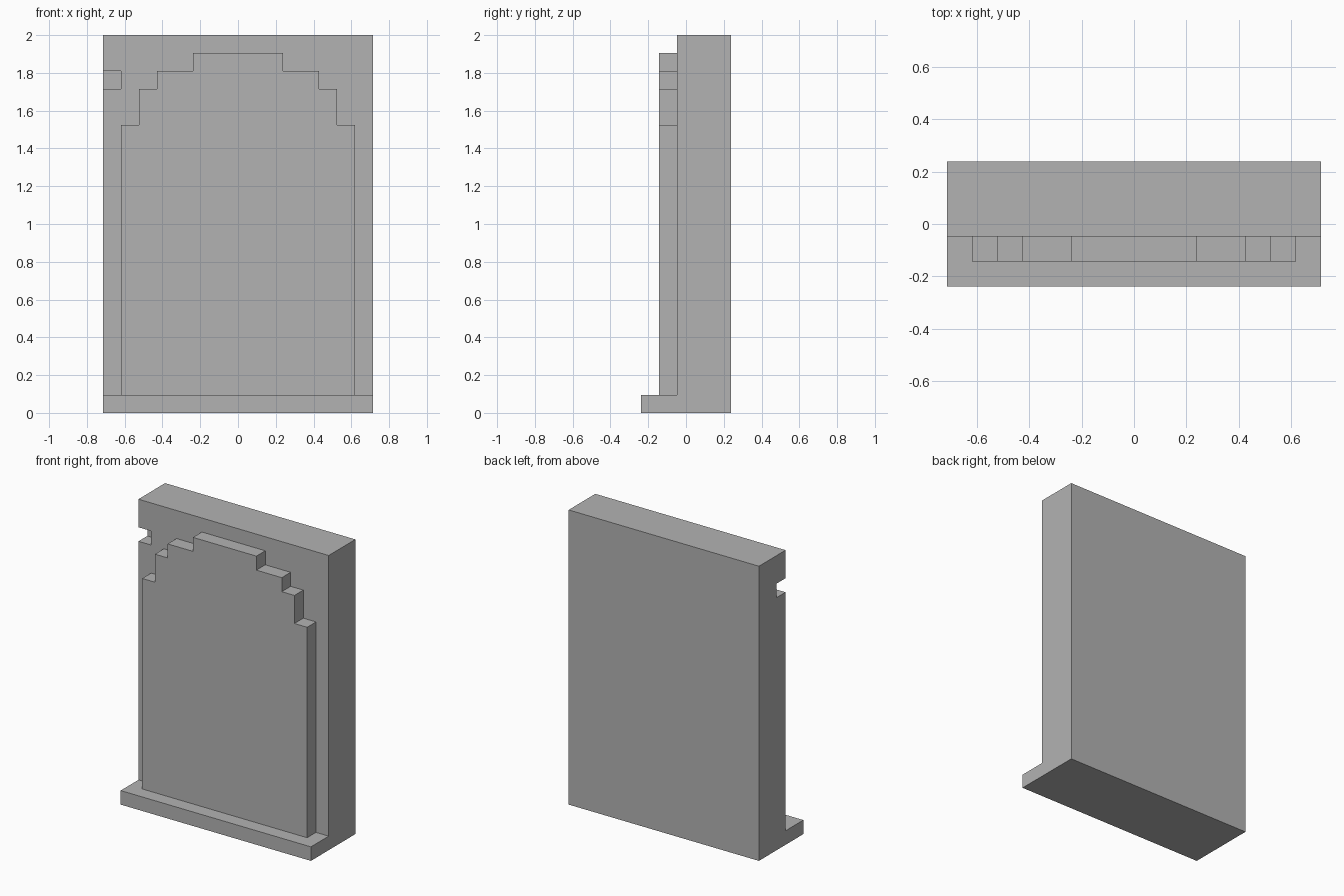
import bpy
import bmesh
from mathutils import Vector

U = 2 / 21  # one grid step of the model

if "Cube" in bpy.data.objects:
    bpy.data.objects.remove(bpy.data.objects["Cube"], do_unlink=True)

stone = bpy.data.materials.new("stone_grey")
stone.use_nodes = True
grey = (0.45, 0.45, 0.45, 1)
stone.diffuse_color = grey
stone.node_tree.nodes["Principled BSDF"].inputs["Base Color"].default_value = grey


def prism(name, outline, depth):
    """Extrude a closed outline (in grid steps) along the depth vector."""
    bm = bmesh.new()
    face = bm.faces.new([bm.verts.new(Vector(p) * U) for p in outline])
    ext = bmesh.ops.extrude_face_region(bm, geom=[face])
    moved = [v for v in ext["geom"] if isinstance(v, bmesh.types.BMVert)]
    bmesh.ops.translate(bm, verts=moved, vec=Vector(depth) * U)
    bmesh.ops.recalc_face_normals(bm, faces=bm.faces)
    mesh = bpy.data.meshes.new(name)
    bm.to_mesh(mesh)
    bm.free()
    mesh.materials.append(stone)
    obj = bpy.data.objects.new(name, mesh)
    bpy.context.collection.objects.link(obj)
    return obj


# Upright slab with its projecting foot, as one L-shaped side profile
side = [(-2.5, 0), (2.5, 0), (2.5, 21), (-0.5, 21), (-0.5, 1), (-2.5, 1)]
slab = prism("slab_and_foot", [(-7.5, y, z) for y, z in side], (15, 0, 0))

# Small notch chipped out of the front right edge
cutter = prism("notch_cutter", [(x, -1, z) for x, z in
               [(-8, 18), (-6.5, 18), (-6.5, 19), (-8, 19)]], (0, 1.5, 0))
cutter.hide_render = True
cut = slab.modifiers.new("notch", "BOOLEAN")
cut.operation = "DIFFERENCE"
cut.solver = "EXACT"
cut.object = cutter
bpy.context.view_layer.objects.active = slab
bpy.ops.object.modifier_apply(modifier=cut.name)
bpy.data.objects.remove(cutter, do_unlink=True)

# Raised front panel with a stepped arch: (half width, top) of each step
steps = [(6.5, 16), (5.5, 18), (4.5, 19), (2.5, 20)]
right_half = [(6.5, 1)]
for i, (half, top) in enumerate(steps):
    right_half.append((half, top))
    if i + 1 < len(steps):
        right_half.append((steps[i + 1][0], top))
left_half = [(-x, z) for x, z in reversed(right_half)]
prism("arched_panel", [(x, -1.5, z) for x, z in right_half + left_half], (0, 1, 0))
